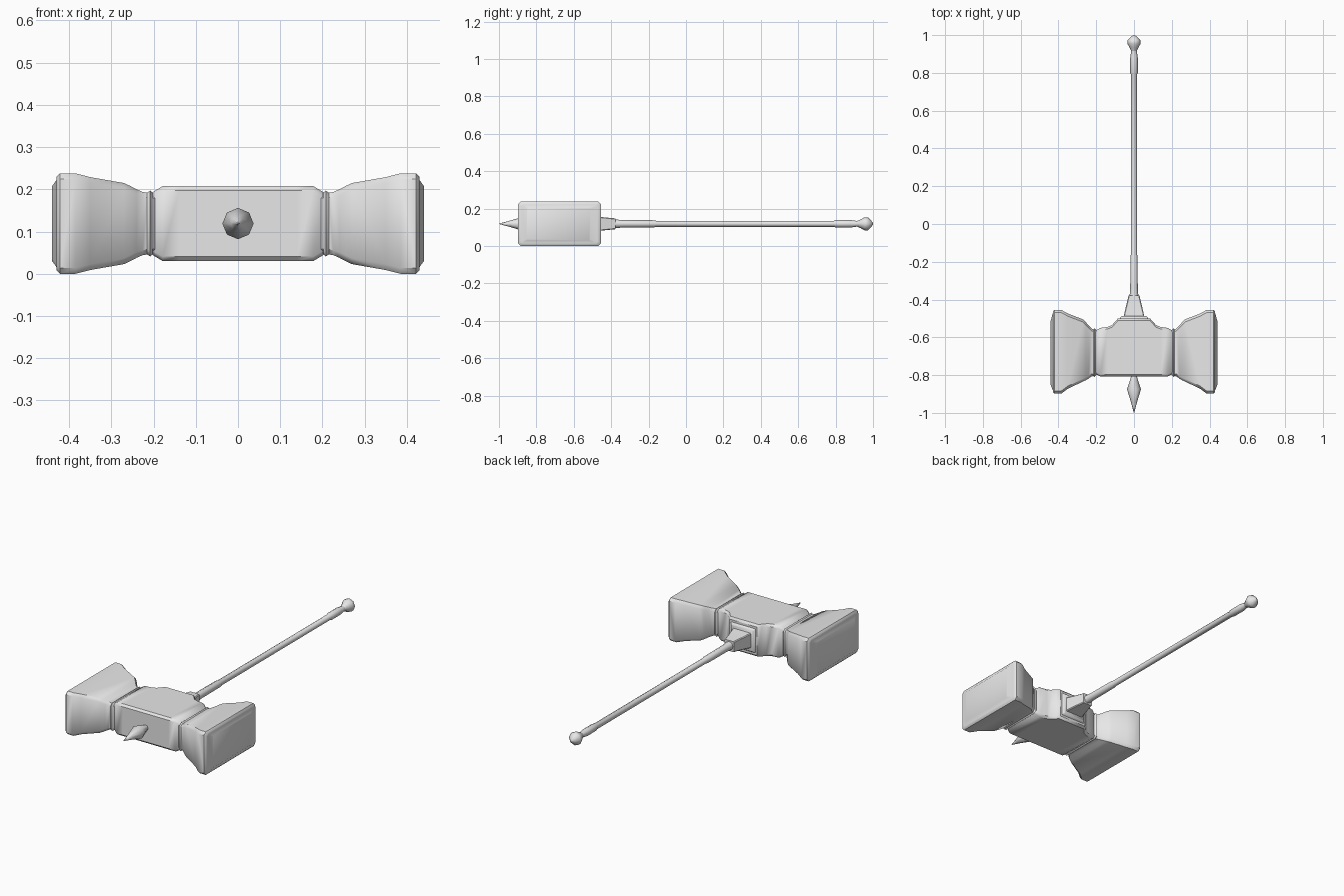
import bpy, bmesh, math

cube = bpy.data.objects.get("Cube")
if cube:
    bpy.data.objects.remove(cube, do_unlink=True)

ZC = 0.119  # height of the hammer's centre line

steel = bpy.data.materials.new("plain grey")
steel.use_nodes = True
steel.diffuse_color = (0.8, 0.8, 0.8, 1)
steel.node_tree.nodes["Principled BSDF"].inputs["Base Color"].default_value = (0.8, 0.8, 0.8, 1)


def loft(name, rings, angle=40):
    """Skin a list of equal-sized closed rings and cap both ends."""
    bm = bmesh.new()
    loops = [[bm.verts.new(p) for p in ring] for ring in rings]
    n = len(loops[0])
    for a, b in zip(loops, loops[1:]):
        for i in range(n):
            j = (i + 1) % n
            bm.faces.new((a[i], a[j], b[j], b[i]))
    bm.faces.new(loops[0])
    bm.faces.new(loops[-1])
    bmesh.ops.remove_doubles(bm, verts=bm.verts, dist=1e-5)
    bmesh.ops.recalc_face_normals(bm, faces=bm.faces)
    me = bpy.data.meshes.new(name)
    bm.to_mesh(me)
    bm.free()
    me.materials.append(steel)
    ob = bpy.data.objects.new(name, me)
    bpy.context.collection.objects.link(ob)
    bpy.ops.object.select_all(action='DESELECT')
    ob.select_set(True)
    bpy.context.view_layer.objects.active = ob
    bpy.ops.object.shade_smooth_by_angle(angle=math.radians(angle))
    return ob


def chamfered(u0, u1, half, c):
    """Chamfered rectangle, u0..u1 wide and +-half high about ZC."""
    v0, v1 = ZC - half, ZC + half
    return [(u0 + c, v0), (u1 - c, v0), (u1, v0 + c), (u1, v1 - c),
            (u1 - c, v1), (u0 + c, v1), (u0, v1 - c), (u0, v0 + c)]


def along_x(name, sections):
    # each section: x, front y, back y, half height, chamfer
    return loft(name, [[(x, u, v) for u, v in chamfered(y0, y1, h, c)]
                       for x, y0, y1, h, c in sections])


def along_y(name, sections):
    # each section: y, half width, half height, chamfer
    return loft(name, [[(u, y, v) for u, v in chamfered(-w, w, h, c)]
                       for y, w, h, c in sections])


def turned(name, profile, sides=8):
    # each profile point: y, radius
    return loft(name, [[(r * math.cos(2 * math.pi * i / sides), y,
                         ZC + r * math.sin(2 * math.pi * i / sides))
                        for i in range(sides)] for y, r in profile], 50)


# Central block, stepped out at the back where the handle socket sits
half_block = [(0.203, -0.794, -0.564, 0.074, 0.010), (0.178, -0.807, -0.550, 0.089, 0.011),
              (0.140, -0.807, -0.545, 0.089, 0.011), (0.116, -0.807, -0.535, 0.089, 0.011),
              (0.100, -0.807, -0.517, 0.089, 0.011), (0.085, -0.807, -0.500, 0.089, 0.011)]
along_x("head_block", half_block + [(-s[0],) + s[1:] for s in reversed(half_block)])

# Flared striking heads with a ridged neck and a raised face plate
flare = [(0.190, -0.795, -0.565, 0.070, 0.010), (0.202, -0.800, -0.560, 0.072, 0.012),
         (0.208, -0.810, -0.552, 0.078, 0.012), (0.215, -0.805, -0.558, 0.073, 0.012),
         (0.226, -0.807, -0.552, 0.075, 0.012), (0.240, -0.818, -0.538, 0.081, 0.013),
         (0.255, -0.827, -0.520, 0.089, 0.014), (0.270, -0.834, -0.505, 0.096, 0.014),
         (0.350, -0.872, -0.474, 0.110, 0.014), (0.385, -0.898, -0.455, 0.119, 0.014),
         (0.422, -0.898, -0.455, 0.119, 0.014), (0.430, -0.890, -0.463, 0.111, 0.012),
         (0.430, -0.880, -0.473, 0.103, 0.010), (0.441, -0.852, -0.512, 0.088, 0.006)]
for side, s in (("left", 1), ("right", -1)):
    along_x(side + "_striking_head", [(s * q[0],) + q[1:] for q in flare])

# Handle socket on the back of the block
along_y("socket_plate", [(-0.51, 0.075, 0.066, 0.004), (-0.498, 0.075, 0.066, 0.004),
                         (-0.488, 0.066, 0.058, 0.004)])
along_y("handle_socket", [(-0.495, 0.056, 0.042, 0.004), (-0.450, 0.046, 0.036, 0.004),
                          (-0.410, 0.036, 0.032, 0.004), (-0.378, 0.029, 0.029, 0.004)])

# Shaft with thicker grips, then the pommel knob
turned("handle", [(-0.39, 0.024), (-0.365, 0.022), (-0.34, 0.020), (-0.17, 0.019),
                  (-0.16, 0.016), (0.79, 0.016), (0.80, 0.020), (0.88, 0.020),
                  (0.915, 0.015), (0.93, 0.016)])
turned("pommel", [(0.915, 0.015), (0.935, 0.024), (0.955, 0.035), (0.972, 0.035),
                  (0.990, 0.018), (1.0, 0.004)])

# Faceted spike on the front
turned("front_spike", [(-0.80, 0.015), (-0.81, 0.016), (-0.875, 0.037), (-0.94, 0.017), (-1.0, 0.001)])
